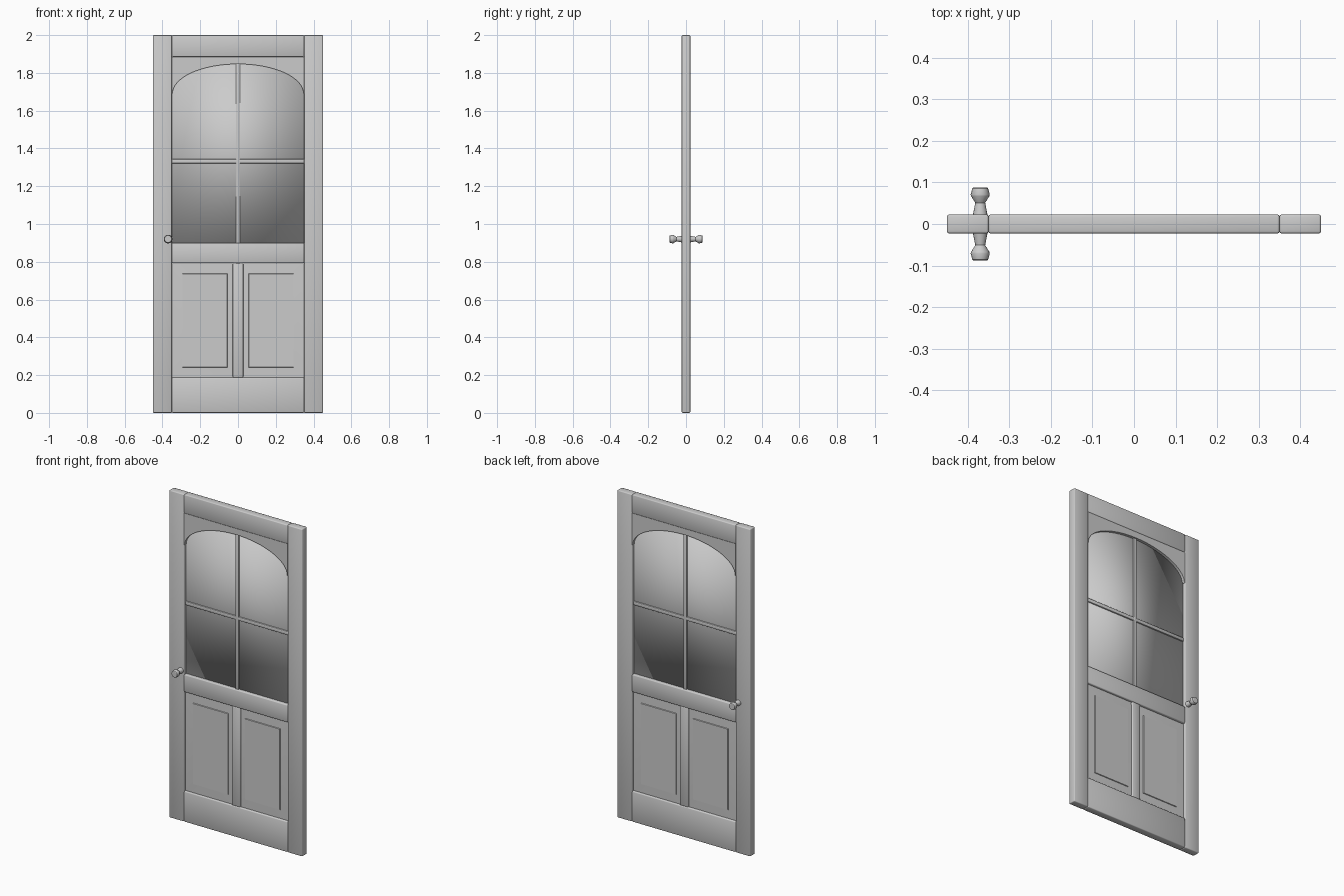
import bpy, bmesh, math

if "Cube" in bpy.data.objects:
    bpy.data.objects.remove(bpy.data.objects["Cube"])

T = 0.0228  # half thickness of the frame


def finish(name, bm, bevel=0.0, angle=None):
    bmesh.ops.recalc_face_normals(bm, faces=bm.faces)
    me = bpy.data.meshes.new(name)
    bm.to_mesh(me)
    bm.free()
    ob = bpy.data.objects.new(name, me)
    bpy.context.collection.objects.link(ob)
    bpy.ops.object.select_all(action='DESELECT')
    ob.select_set(True)
    bpy.context.view_layer.objects.active = ob
    if bevel:
        m = ob.modifiers.new("Bevel", 'BEVEL')
        m.width = bevel
        m.segments = 2
        m.limit_method = 'ANGLE'
        m.angle_limit = math.radians(40)
    if angle is None:
        bpy.ops.object.shade_smooth()
    else:
        bpy.ops.object.shade_smooth_by_angle(angle=math.radians(angle))
    return ob


def box(name, x0, x1, z0, z1, t, bevel=0.005):
    bm = bmesh.new()
    bmesh.ops.create_cube(bm, size=1)
    for v in bm.verts:
        v.co = ((x0 + x1) / 2 + v.co.x * (x1 - x0), v.co.y * 2 * t,
                (z0 + z1) / 2 + v.co.z * (z1 - z0))
    return finish(name, bm, bevel)


def loft(bm, loops):
    rings = [[bm.verts.new(c) for c in lp] for lp in loops]
    n = len(rings[0])
    for a, b in zip(rings, rings[1:]):
        for i in range(n):
            j = (i + 1) % n
            bm.faces.new((a[i], a[j], b[j], b[i]))
    bm.faces.new(rings[0])
    bm.faces.new(rings[-1])


# Stiles and rails
box("left_stile", -0.45, -0.35, 0, 2, T)
box("right_stile", 0.35, 0.45, 0, 2, T)
for name, z0, z1 in (("bottom_rail", 0, 0.187), ("lock_rail", 0.793, 0.90),
                     ("top_rail", 1.885, 2)):
    box(name, -0.35, 0.35, z0, z1, T)
box("lower_mullion", -0.028, 0.028, 0.187, 0.793, 0.021)

# Arched head under the top rail
bm = bmesh.new()
N = 32
outline = [(-0.35, 1.885), (-0.35, 1.69)]
outline += [(-0.347 * math.cos(math.pi * i / N), 1.69 + 0.157 * math.sin(math.pi * i / N))
            for i in range(N + 1)]
outline += [(0.35, 1.69), (0.35, 1.885)]
loft(bm, [[(x, y, z) for x, z in outline] for y in (-0.02, 0.02)])
finish("arched_head", bm, angle=35)

# Glass pane and glazing bars
box("glass_pane", -0.35, 0.35, 0.895, 1.88, 0.003, 0)
box("vertical_glazing_bar", -0.011, 0.011, 0.898, 1.855, 0.012, 0.003)
box("horizontal_glazing_bar", -0.35, 0.35, 1.321, 1.343, 0.0115, 0.003)

# Raised panels, fielded on both faces
for side, cx in (("left", -0.175), ("right", 0.175)):
    bm = bmesh.new()
    half = [(0.175, 0.303, 0.009), (0.120, 0.248, 0.012), (0.118, 0.246, 0.016)]
    steps = [(w, h, -y) for w, h, y in reversed(half)] + half
    loft(bm, [[(cx + sx * w, y, 0.489 + sz * h)
               for sx, sz in ((-1, -1), (1, -1), (1, 1), (-1, 1))] for w, h, y in steps])
    finish(side + "_panel", bm, angle=30)

# Door knobs on both faces
profile = [(0.018, 0.018), (0.017, 0.025), (0.012, 0.051), (0.022, 0.067),
           (0.023, 0.071), (0.019, 0.086), (0.016, 0.088)]
S = 16
for name, d in (("front_knob", -1), ("back_knob", 1)):
    bm = bmesh.new()
    loft(bm, [[(-0.37 + r * math.cos(2 * math.pi * k / S), d * y,
                0.92 + r * math.sin(2 * math.pi * k / S)) for k in range(S)]
              for r, y in profile])
    finish(name, bm, angle=30)
